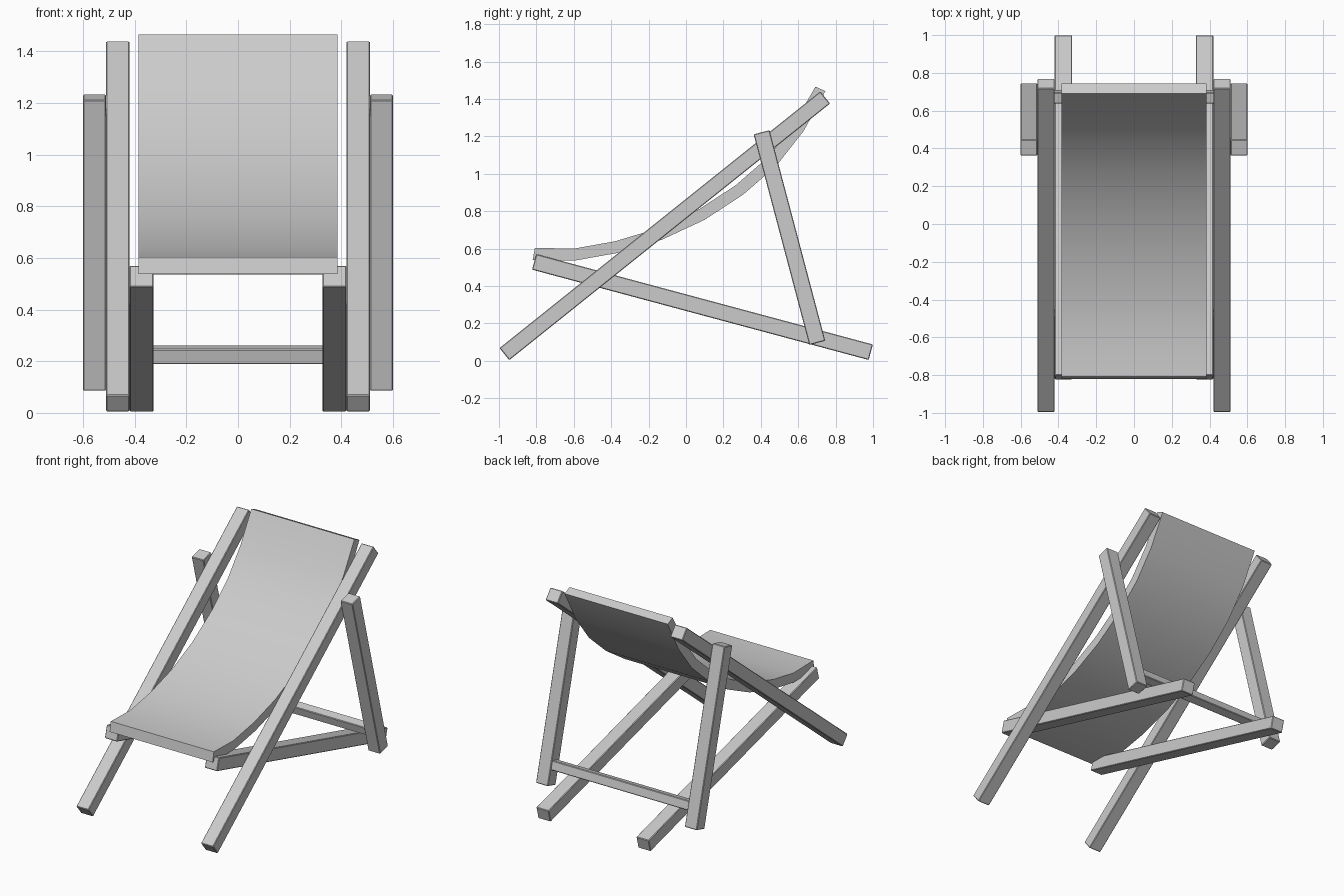
import bpy, bmesh, math
from mathutils import Vector

if "Cube" in bpy.data.objects:
    bpy.data.objects.remove(bpy.data.objects["Cube"])


def beam(name, x0, x1, start, end, width):
    """Bevelled square-ended bar lying in the side plane from start to end (y, z)."""
    a, b = Vector(start), Vector(end)
    d = b - a
    bpy.ops.mesh.primitive_cube_add(
        size=1,
        location=((x0 + x1) / 2, (a.x + b.x) / 2, (a.y + b.y) / 2),
        rotation=(math.atan2(d.y, d.x), 0, 0))
    o = bpy.context.object
    o.name = name
    o.scale = (x1 - x0, d.length, width)
    bpy.ops.object.transform_apply(location=False, rotation=False, scale=True)
    m = o.modifiers.new("soft_edges", 'BEVEL')
    m.width = 0.004
    m.segments = 1
    return o


# Wooden frame, mirrored left and right
frame = [
    ("back_rail", 0.42, 0.511, (-0.971, 0.036), (0.744, 1.408), 0.083),
    ("seat_rail", 0.327, 0.42, (-0.812, 0.529), (0.988, 0.046), 0.086),
    ("rear_prop", 0.511, 0.601, (0.404, 1.222), (0.702, 0.096), 0.088),
]
for name, x0, x1, start, end, width in frame:
    beam(name + "_right", x0, x1, start, end, width)
    beam(name + "_left", -x1, -x0, start, end, width)

# Cross bar joining the two props, tilted with them
t = Vector((0.298, -1.126)).normalized() * 0.03
c = Vector((0.673, 0.225))
beam("cross_bar", -0.515, 0.515, c - t, c + t, 0.06)

# Sagging fabric sling: underside profile (y, z), offset upward for thickness
profile = [Vector(p) for p in (
    (-0.82, 0.538), (-0.594, 0.536), (-0.364, 0.577), (-0.13, 0.647),
    (0.10, 0.754), (0.305, 0.888), (0.485, 1.045), (0.63, 1.23), (0.745, 1.442))]
top = []
for i, p in enumerate(profile):
    d = profile[min(i + 1, len(profile) - 1)] - profile[max(i - 1, 0)]
    n = Vector((-d.y, d.x)).normalized()
    top.append(p + n * 0.064)
top[0] = Vector((-0.808, 0.604))
top[-1] = Vector((0.692, 1.466))

bm = bmesh.new()
half = 0.385
rings = [[bm.verts.new((x, q.x, q.y)) for x, q in
          ((-half, p), (half, p), (half, u), (-half, u))]
         for p, u in zip(profile, top)]
for r, s in zip(rings, rings[1:]):
    for k in range(4):
        j = (k + 1) % 4
        bm.faces.new((r[k], r[j], s[j], s[k]))
bm.faces.new(rings[0])
bm.faces.new(rings[-1])
bmesh.ops.recalc_face_normals(bm, faces=bm.faces)
mesh = bpy.data.meshes.new("fabric_sling")
bm.to_mesh(mesh)
bm.free()
sling = bpy.data.objects.new("fabric_sling", mesh)
bpy.context.collection.objects.link(sling)
bpy.ops.object.select_all(action='DESELECT')
sling.select_set(True)
bpy.context.view_layer.objects.active = sling
bpy.ops.object.shade_smooth_by_angle(angle=math.radians(35))
